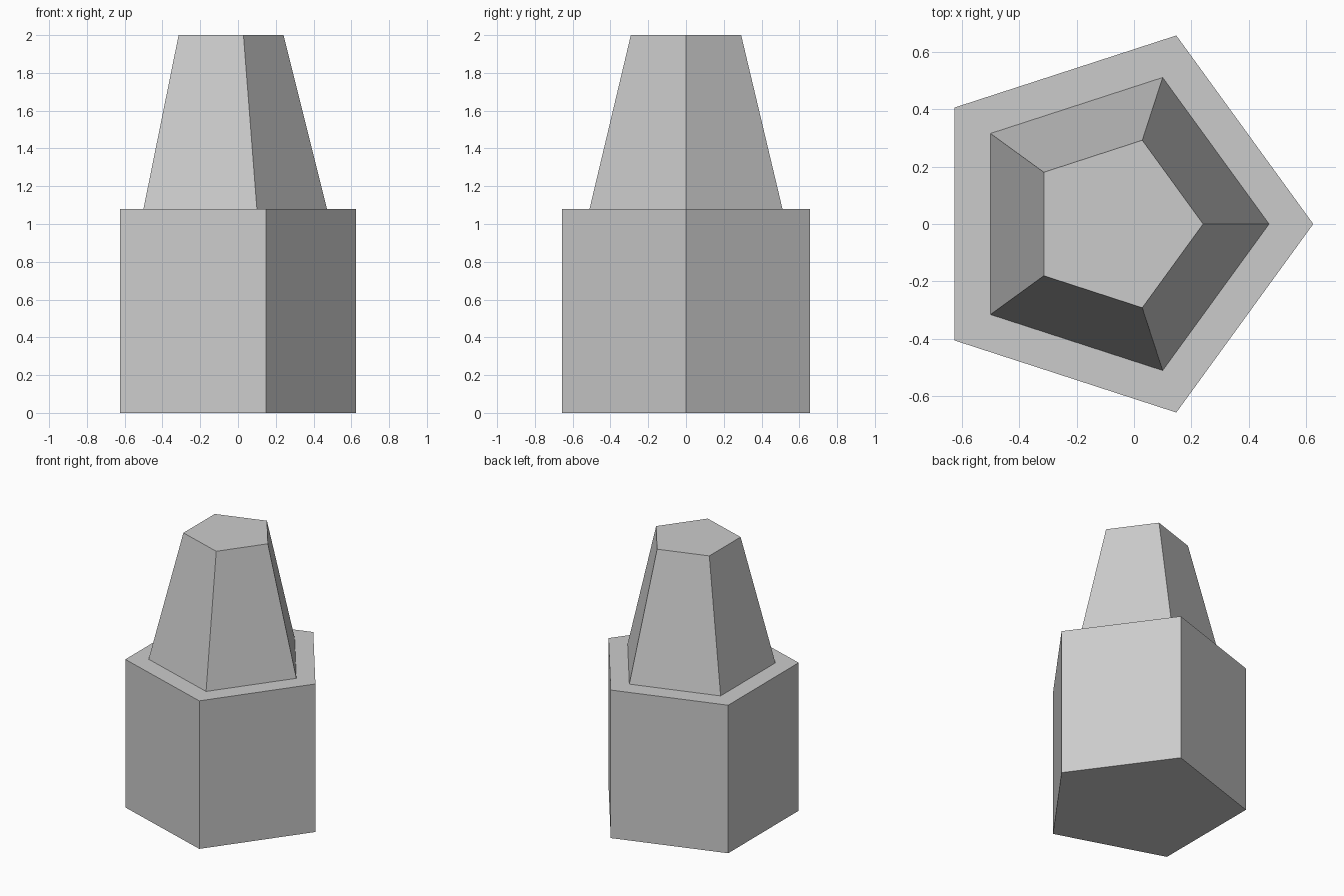
import bpy
import bmesh
from math import cos, sin, tau

cube = bpy.data.objects.get("Cube")
if cube:
    bpy.data.objects.remove(cube, do_unlink=True)

SIDES = 5
CENTRE_X = -0.066  # centres the pentagon's bounds on the origin

grey = bpy.data.materials.new("plain_grey")
grey.use_nodes = True
colour = (0.6, 0.6, 0.6, 1)
grey.diffuse_color = colour
grey.node_tree.nodes["Principled BSDF"].inputs["Base Color"].default_value = colour


def prism(name, low_radius, high_radius, low_z, high_z):
    """Flat-faced pentagonal prism with one corner pointing along +x."""
    bm = bmesh.new()
    rings = []
    for radius, z in ((low_radius, low_z), (high_radius, high_z)):
        rings.append([bm.verts.new((CENTRE_X + radius * cos(tau * i / SIDES),
                                    radius * sin(tau * i / SIDES), z))
                      for i in range(SIDES)])
    low, high = rings
    bm.faces.new(low[::-1])
    bm.faces.new(high)
    for i in range(SIDES):
        j = (i + 1) % SIDES
        bm.faces.new((low[i], low[j], high[j], high[i]))
    mesh = bpy.data.meshes.new(name)
    bm.to_mesh(mesh)
    bm.free()
    mesh.materials.append(grey)
    obj = bpy.data.objects.new(name, mesh)
    bpy.context.collection.objects.link(obj)
    return obj


# Straight pedestal, then the tapered top standing on it
prism("pedestal", 0.691, 0.691, 0, 1.08)
prism("tapered_top", 0.537, 0.307, 1.08, 2)
